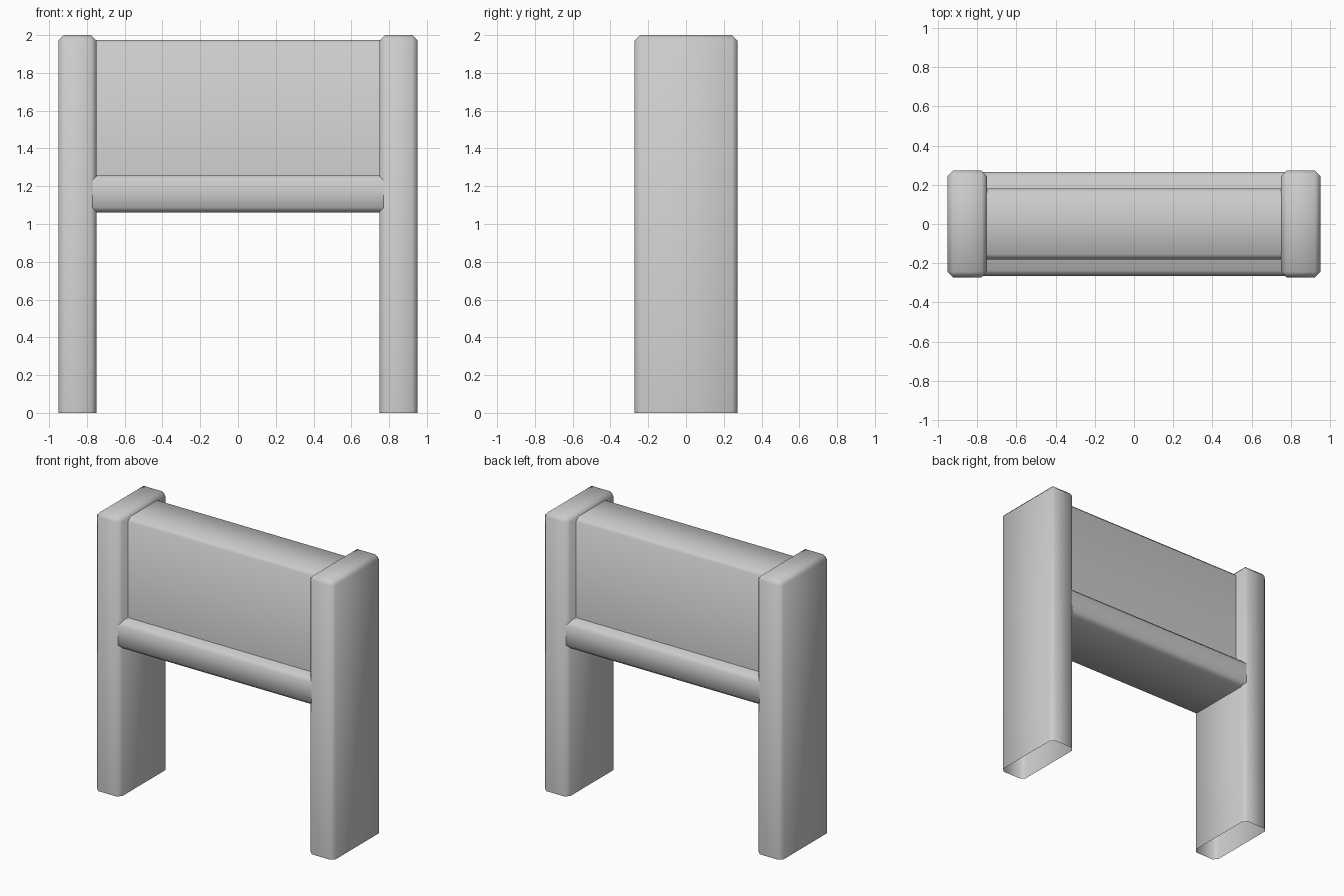
import bpy, bmesh

if "Cube" in bpy.data.objects:
    bpy.data.objects.remove(bpy.data.objects["Cube"])


def bevelled_box(name, lo, hi, bevel, axes="xyz", open_faces=()):
    """Box from lo to hi; bevels edges along the given axes, then drops open faces."""
    bm = bmesh.new()
    bmesh.ops.create_cube(bm, size=1)
    for v in bm.verts:
        v.co = [(a + b) / 2 + c * (b - a) for a, b, c in zip(lo, hi, v.co)]
    # Remove open ends first so that their rims stay straight
    doomed = []
    for f in bm.faces:
        c = f.calc_center_median()
        for ax, bound in open_faces:
            if abs(c[ax] - (lo, hi)[bound][ax]) < 1e-5:
                doomed.append(f)
    bmesh.ops.delete(bm, geom=doomed, context="FACES_ONLY")
    edges = []
    for e in bm.edges:
        d = e.verts[0].co - e.verts[1].co
        axis = "xyz"[max(range(3), key=lambda i: abs(d[i]))]
        if axis in axes and len(e.link_faces) == 2:
            edges.append(e)
    bmesh.ops.bevel(bm, geom=edges, offset=bevel, offset_type="OFFSET",
                    segments=1, profile=0.5, affect="EDGES")
    mesh = bpy.data.meshes.new(name)
    bm.to_mesh(mesh)
    bm.free()
    for p in mesh.polygons:
        p.use_smooth = True
    obj = bpy.data.objects.new(name, mesh)
    bpy.context.collection.objects.link(obj)
    return obj


# Upright posts, open underneath
for side, x in (("left", -0.85), ("right", 0.85)):
    bevelled_box(side + "_post", (x - 0.1, -0.272, 0), (x + 0.1, 0.272, 2),
                 0.028, open_faces=[(2, 0)])

# Back panel between the posts, its foot hidden in the rail
bevelled_box("panel", (-0.76, -0.18, 1.16), (0.76, 0.18, 1.975), 0.025,
             axes="x", open_faces=[(2, 0), (0, 0), (0, 1)])

# Lower rail, its ends tucked into the posts
bevelled_box("rail", (-0.79, -0.265, 1.06), (0.79, 0.265, 1.26), 0.028,
             axes="x", open_faces=[(0, 0), (0, 1)])
